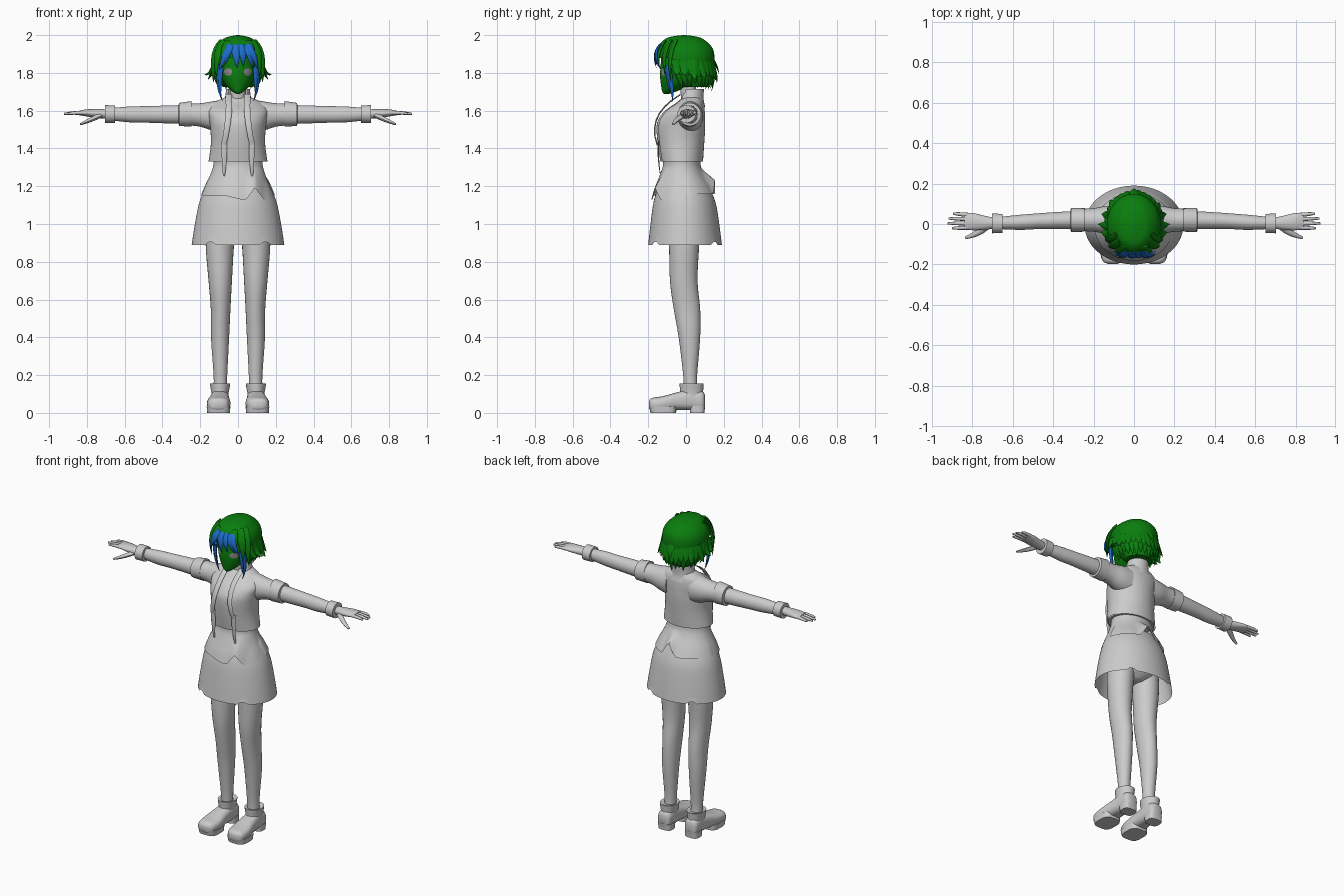
import bpy, bmesh, math, random
from mathutils import Vector

random.seed(4)
if "Cube" in bpy.data.objects:
    bpy.data.objects.remove(bpy.data.objects["Cube"])


def material(name, rgb):
    mat = bpy.data.materials.new(name)
    mat.use_nodes = True
    mat.diffuse_color = (*rgb, 1)
    mat.node_tree.nodes["Principled BSDF"].inputs["Base Color"].default_value = (*rgb, 1)
    return mat


GREY = material("pale grey", (.6, .6, .6))
GREEN = material("leaf green", (.003, .21, .004))
BLUE = material("bright blue", (.012, .15, .6))
IRIS = material("eye grey", (.3, .27, .27))


def finish(name, bm, mat, mirror=False, angle=50):
    """Turn a bmesh into a smooth shaded object, optionally mirrored over x."""
    bmesh.ops.recalc_face_normals(bm, faces=bm.faces)
    mesh = bpy.data.meshes.new(name)
    bm.to_mesh(mesh)
    bm.free()
    mesh.materials.append(mat)
    obj = bpy.data.objects.new(name, mesh)
    bpy.context.collection.objects.link(obj)
    bpy.ops.object.select_all(action="DESELECT")
    obj.select_set(True)
    bpy.context.view_layer.objects.active = obj
    bpy.ops.object.shade_smooth_by_angle(angle=math.radians(angle))
    if mirror:
        obj.modifiers.new("mirror", "MIRROR").use_clip = False
    return obj


def spline(rings, steps):
    """Smoothly interpolate the rows of a ring table."""
    out = []
    for i in range(len(rings) - 1):
        a, b, c, d = (rings[max(0, min(len(rings) - 1, i + k))] for k in (-1, 0, 1, 2))
        for s in range(steps):
            t = s / steps
            out.append([q + t / 2 * (r - p + t * (2 * p - 5 * q + 4 * r - w + t * (3 * (q - r) + w - p)))
                        for p, q, r, w in zip(a, b, c, d)])
    return out + [list(rings[-1])]


def skin(bm, loops, caps=True):
    """Bridge successive vertex loops with quads."""
    for low, high in zip(loops, loops[1:]):
        n = len(low)
        for i in range(n):
            bm.faces.new((low[i], low[(i + 1) % n], high[(i + 1) % n], high[i]))
    if caps:
        bm.faces.new(loops[0])
        bm.faces.new(loops[-1])


def loft(name, axis, rings, mat=GREY, sides=28, steps=4, power=1, caps=True,
         mirror=False, cut=None, move=None):
    """Rings are (position on axis, two centre coordinates, two radii)."""
    bm = bmesh.new()
    loops = []
    for t, u, v, a, b in spline(rings, steps):
        loop = []
        for i in range(sides):
            c, s = (math.copysign(abs(f) ** power, f) for f in
                    (math.cos(math.tau * i / sides), math.sin(math.tau * i / sides)))
            p, q = u + max(a, .001) * c, v + max(b, .001) * s
            co = {"z": (p, q, t), "x": (t, p, q), "y": (p, t, q)}[axis]
            loop.append(bm.verts.new(co))
        loops.append(loop)
    skin(bm, loops, caps)
    if move:
        for vert in bm.verts:
            move(vert.co)
    if cut:
        gone = [f for f in bm.faces if cut(f.calc_center_median())]
        bmesh.ops.delete(bm, geom=gone, context="FACES")
    return finish(name, bm, mat, mirror)


def strand(bm, p0, p1, p2, width, thick, out, tip=.04, sides=8, steps=7):
    """Sweep a tapering flat section along a bent path."""
    p0, p1, p2, out = map(Vector, (p0, p1, p2, out))
    loops = []
    for k in range(steps + 1):
        t = k / steps
        pos = p0 * (1 - t) ** 2 + p1 * 2 * t * (1 - t) + p2 * t * t
        tangent = ((p1 - p0) * (1 - t) + (p2 - p1) * t).normalized()
        side = tangent.cross(out).normalized()
        normal = side.cross(tangent)
        size = tip + (1 - tip) * (1 - t ** 2.2)
        loops.append([bm.verts.new(pos + side * width * size * math.cos(math.tau * i / sides)
                                   + normal * thick * size * math.sin(math.tau * i / sides))
                      for i in range(sides)])
    skin(bm, loops)


# Legs and hips
loft("legs", "z", [(.13, .094, .025, .036, .037), (.2, .093, .022, .036, .037),
                   (.4, .095, .018, .048, .057), (.55, .092, .005, .052, .07),
                   (.7, .094, -.012, .062, .073), (.89, .096, -.01, .075, .08),
                   (1.04, .085, -.01, .08, .09)], mirror=True)
loft("hips", "z", [(.93, 0, 0, .04, .05), (.98, 0, 0, .13, .1), (1.1, 0, 0, .16, .12),
                   (1.25, 0, -.02, .12, .09)])

# Shoes with ankle collars and split soles
loft("shoes", "y", [(-.197, .105, .043, .025, .02), (-.18, .105, .045, .052, .034),
                    (-.12, .102, .05, .062, .039), (-.05, .099, .062, .053, .046),
                    (.03, .095, .07, .047, .055), (.085, .095, .065, .043, .05),
                    (.1, .095, .06, .025, .035)], power=.75, mirror=True)
loft("ankle_collars", "z", [(.07, .095, .03, .046, .062), (.11, .095, .03, .046, .06),
                            (.155, .095, .03, .054, .064), (.15, .095, .03, .038, .045)],
     steps=2, mirror=True)
loft("front_soles", "z", [(0, .103, -.12, .06, .068), (.035, .103, -.123, .063, .073)],
     steps=1, power=.6, mirror=True)
loft("heels", "z", [(0, .095, .06, .045, .038), (.04, .095, .06, .046, .041)],
     steps=1, power=.6, mirror=True)


# Skirt and the notched blouse hem over it
def skirt_notch(co):
    if co.z < .9 and abs(abs(co.x) - .15) < .02:
        co.z += .015


loft("skirt", "z", [(.89, 0, -.005, .245, .195), (1, 0, -.006, .228, .182),
                    (1.12, 0, -.008, .203, .163), (1.22, 0, -.015, .16, .125)],
     sides=64, caps=False, move=skirt_notch)


def hem_zigzag(co):
    centre = .09 if co.y < 0 else .02
    notch = max(0, 1 - abs(co.x - centre) / .05)
    weight = max(0, (1.3 - co.z) / .16)
    drop = -.04 * max(0, 1 - abs(co.x - centre) / .16) if co.y < 0 else .01
    co.z += weight * (drop + .085 * notch)


loft("blouse_hem", "z", [(1.15, 0, -.014, .195, .168), (1.2, 0, -.018, .175, .148),
                         (1.26, 0, -.022, .147, .118), (1.31, 0, -.022, .131, .1),
                         (1.36, 0, -.024, .132, .1)], sides=80, caps=False, move=hem_zigzag)

# Blouse body and open jacket share one outline
body = [(1.33, 0, -.025, .156, .115), (1.42, 0, -.029, .144, .125),
        (1.5, 0, -.03, .146, .131), (1.55, 0, -.026, .152, .127),
        (1.6, 0, -.008, .16, .107), (1.64, 0, .018, .13, .075), (1.675, 0, .032, .06, .048)]
loft("blouse", "z", [(z, x, y, a * .95, b * .96) for z, x, y, a, b in body], sides=48)
loft("jacket", "z", body, sides=64, caps=False,
     cut=lambda c: c.y < -.02 and abs(c.x - .005) < .065 - max(0, c.z - 1.6) * .3)
loft("sleeves", "x", [(.08, .022, 1.57, .07, .088), (.14, .021, 1.572, .068, .076),
                      (.2, .02, 1.577, .058, .062), (.26, .02, 1.58, .055, .058)], mirror=True)
loft("sleeve_cuffs", "x", [(.25, .02, 1.583, .045, .05), (.245, .02, 1.583, .058, .068),
                           (.312, .02, 1.58, .06, .061), (.315, .02, 1.58, .043, .045)],
     steps=1, mirror=True)

# Neck, standing collar and lapels
loft("neck", "z", [(1.62, 0, .025, .055, .05), (1.68, 0, .015, .042, .042),
                   (1.78, 0, .005, .042, .043)])
loft("collar", "z", [(1.62, 0, .02, .095, .082), (1.66, 0, .025, .072, .068),
                     (1.715, 0, .035, .062, .06)], caps=False, sides=48,
     cut=lambda c: c.y < 0 and abs(c.x) < .05)
bm = bmesh.new()
for s in (-1, 1):
    strand(bm, (s * .05, -.03, 1.685), (s * .04, -.21, 1.58), (s * .075, -.153, 1.42),
           .017, .004, (0, -1, .3), tip=.8)
    strand(bm, (s * .075, -.148, 1.44), (s * .07, -.15, 1.35), (s * .075, -.135, 1.255),
           .016, .004, (0, -1, 0), tip=.3)
finish("lapels", bm, GREY)

# Arms, wrist cuffs and hands
loft("arms", "x", [(.24, .02, 1.58, .045, .05), (.35, .018, 1.58, .043, .048),
                   (.47, .014, 1.58, .039, .044), (.57, .008, 1.58, .037, .042),
                   (.7, .004, 1.582, .027, .03)], mirror=True)
loft("wrist_cuffs", "x", [(.65, .003, 1.582, .035, .035), (.65, .003, 1.582, .047, .046),
                          (.703, .003, 1.582, .049, .047), (.703, .003, 1.582, .03, .03)],
     steps=1, mirror=True)
loft("palms", "x", [(.69, .004, 1.582, .026, .025), (.74, .006, 1.584, .035, .024),
                    (.8, .012, 1.588, .043, .019), (.84, .014, 1.588, .039, .012)], mirror=True)
bm = bmesh.new()
for k, reach in enumerate((.9, .922, .918, .895)):
    y = -.018 + .021 * k
    strand(bm, (.82, y, 1.588), (.87, y * 1.1, 1.59), (reach, y * 1.15, 1.583),
           .0105, .0105, (0, 0, 1), tip=.5)
strand(bm, (.73, -.012, 1.575), (.77, -.05, 1.555), (.835, -.068, 1.528),
       .017, .014, (0, 0, 1), tip=.4)
finish("fingers", bm, GREY, mirror=True)

# Head with eyes marked on its faces
head = loft("head", "z", [(1.688, 0, -.105, .008, .012), (1.705, 0, -.085, .035, .042),
                          (1.74, 0, -.05, .068, .083), (1.78, 0, -.03, .088, .107),
                          (1.83, 0, -.015, .103, .12), (1.9, 0, 0, .108, .125),
                          (1.95, 0, 0, .07, .08)], GREEN, sides=96, steps=8)
head.data.materials.append(IRIS)
for f in head.data.polygons:
    c = f.center
    if c.y < -.03 and ((abs(c.x) - .053) / .022) ** 2 + ((c.z - 1.805) / .019) ** 2 < 1:
        f.material_index = 1

# Hair cap, open around the face
loft("hair_cap", "z", [(1.725, 0, .045, .08, .07), (1.78, 0, .018, .113, .118),
                       (1.86, 0, .002, .134, .148), (1.93, 0, -.004, .124, .145),
                       (1.98, 0, -.01, .078, .1), (1.995, 0, -.01, .035, .05),
                       (2, 0, -.01, .004, .005)], GREEN, sides=48,
     cut=lambda c: c.z < 1.88 and c.y < -.045)

# Ragged green locks around the sides and back, in two layers
bm = bmesh.new()
for layer in range(2):
    for k in range(19):
        turn = math.radians(-24 + 228 * (k + layer / 2) / 18.5)
        c, s = math.cos(turn), math.sin(turn)
        flare = 1 + layer * (.08 + .1 * abs(c)) + random.uniform(-.04, .06)
        z = 1.7 + layer * .05 + .03 * abs(c) + random.uniform(-.01, .02)
        low = .125 if layer else .105
        strand(bm, (.122 * c, .132 * s, 1.88), (.142 * c, .012 + .15 * s, 1.8),
               (low * flare * c, .025 + low * flare * s, z), .027, .009, (c, s, 0))
# Flicked side tips and green fringe
for s in (-1, 1):
    for y, x, z in ((-.05, .165, 1.795), (-.01, .178, 1.79), (.04, .16, 1.765)):
        strand(bm, (s * .122, y, 1.87), (s * .137, y, 1.79), (s * x, y + .01, z),
               .026, .011, (s, 0, .2))
    for x, y, z in ((.07, -.13, 1.83), (.105, -.1, 1.78), (.12, -.07, 1.75)):
        strand(bm, (s * x * .65, y + .015, 1.965), (s * x * 1.2, y - .03, 1.91),
               (s * x * 1.08, y - .01, z), .026, .008, (s * x * 5, -1, .2))
strand(bm, (0, .1, 1.92), (0, .16, 1.86), (0, .175, 1.795), .03, .01, (0, 1, 0))
finish("green_locks", bm, GREEN)

# Blue fringe and side locks
bm = bmesh.new()
for x, tip_x, z, w in ((-.03, -.1, 1.815, .021), (-.04, -.065, 1.845, .02), (-.012, -.005, 1.825, .025),
                       (.016, .03, 1.835, .022), (.04, .075, 1.83, .021), (.05, .105, 1.82, .02)):
    strand(bm, (x, -.138, 1.945), (x * .7 + tip_x * .5, -.18, 1.9),
           (tip_x, -.158 + abs(tip_x) * .25, z), w, .008, (x * 3, -1, .3))
for s in (-1, 1):
    strand(bm, (s * .095, -.095, 1.84), (s * .117, -.075, 1.74), (s * .082, -.07, 1.65),
           .016, .012, (s, -.6, 0))
    strand(bm, (s * .09, -.1, 1.83), (s * .098, -.095, 1.75), (s * .09, -.085, 1.69),
           .013, .009, (s * .5, -1, 0))
finish("blue_locks", bm, BLUE)
